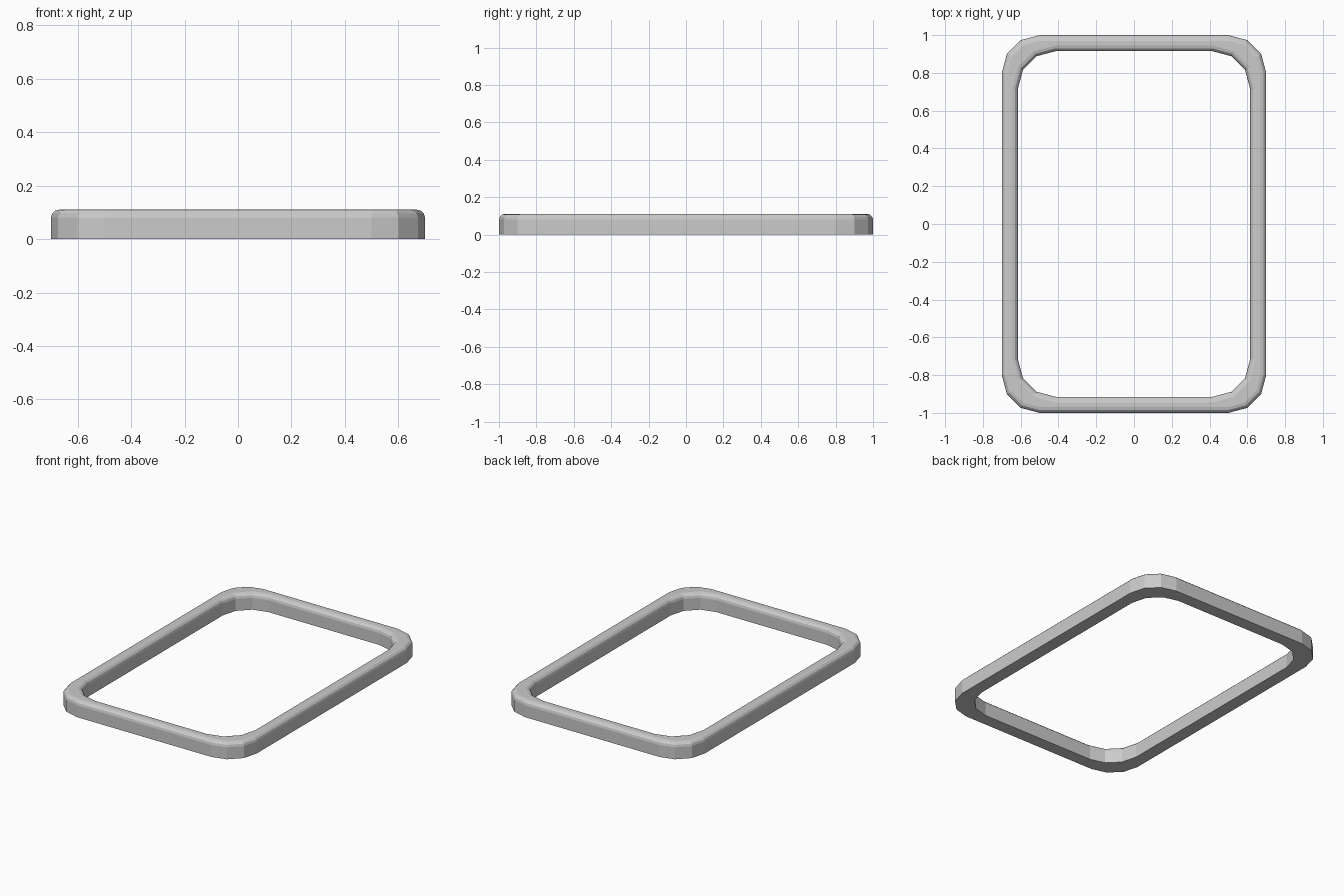
import bpy, bmesh, math

if "Cube" in bpy.data.objects:
    bpy.data.objects.remove(bpy.data.objects["Cube"])

HX, HY, R = 0.7, 1.0, 0.2      # outer half sizes and corner radius
WALL, H, B = 0.085, 0.11, 0.03  # wall width, height, top edge rounding
CORNER_SEGS, EDGE_SEGS = 3, 3


def ring(bm, inset, radius, z):
    """Rounded rectangle loop of vertices."""
    verts = []
    cx, cy = HX - inset - radius, HY - inset - radius
    for q, (sx, sy) in enumerate([(1, 1), (-1, 1), (-1, -1), (1, -1)]):
        for i in range(CORNER_SEGS + 1):
            a = math.pi / 2 * (q + i / CORNER_SEGS)
            verts.append(bm.verts.new((sx * cx + radius * math.cos(a),
                                       sy * cy + radius * math.sin(a), z)))
    return verts


bm = bmesh.new()

# Cross-section: rounding steps (depth from the wall, height)
steps = []
for i in range(EDGE_SEGS + 1):
    a = math.pi / 2 * i / EDGE_SEGS
    steps.append((B * (1 - math.cos(a)), H - B + B * math.sin(a)))
outer = [(0, 0)] + steps

# Outer wall up to the top, then inner wall back down
loops = [ring(bm, d, R - d, z) for d, z in outer]
loops += [ring(bm, WALL - d, R + d, z) for d, z in reversed(outer)]

n = len(loops[0])
for k, lo in enumerate(loops):
    hi = loops[(k + 1) % len(loops)]
    for i in range(n):
        j = (i + 1) % n
        bm.faces.new((lo[i], lo[j], hi[j], hi[i]))
bmesh.ops.recalc_face_normals(bm, faces=bm.faces)

# Frame rim
mesh = bpy.data.meshes.new("rectangular_rim")
bm.to_mesh(mesh)
bm.free()
rim = bpy.data.objects.new("rectangular_rim", mesh)
bpy.context.collection.objects.link(rim)
